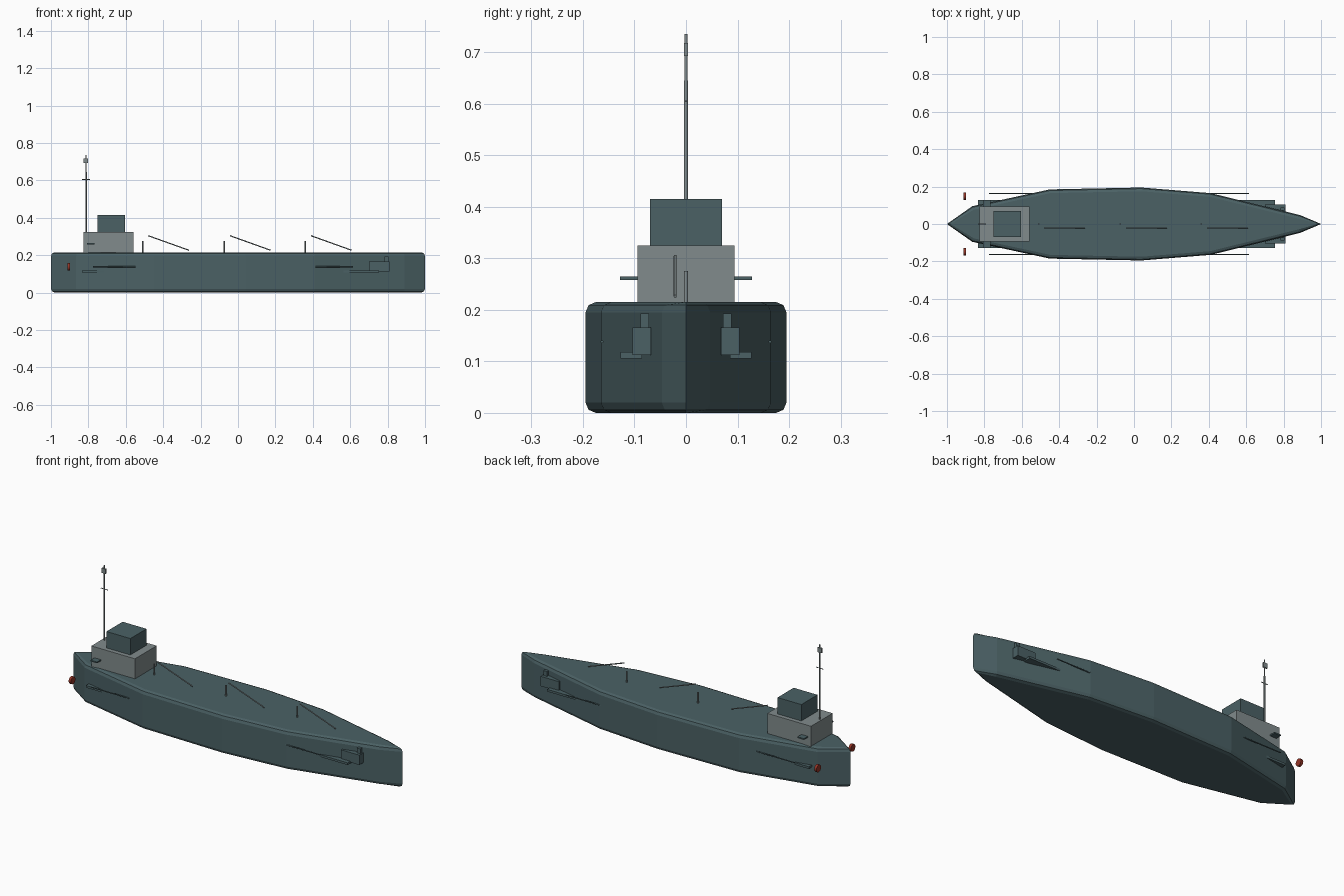
import bpy, bmesh
from mathutils import Vector

cube = bpy.data.objects.get("Cube")
if cube:
    bpy.data.objects.remove(cube, do_unlink=True)


def material(name, color):
    m = bpy.data.materials.new(name)
    m.use_nodes = True
    rgba = (*color, 1)
    m.diffuse_color = rgba
    m.node_tree.nodes["Principled BSDF"].inputs["Base Color"].default_value = rgba
    return m


HULL = material("slate green paint", (0.07, 0.12, 0.13))
GREY = material("light grey paint", (0.22, 0.26, 0.265))
RED = material("red paint", (0.3, 0.035, 0.02))


def finish(name, bm, mat):
    bmesh.ops.recalc_face_normals(bm, faces=bm.faces)
    mesh = bpy.data.meshes.new(name)
    bm.to_mesh(mesh)
    bm.free()
    mesh.materials.append(mat)
    ob = bpy.data.objects.new(name, mesh)
    bpy.context.collection.objects.link(ob)
    return ob


def box(name, x, y, z, mat):
    """Box from (min, max) ranges on each axis."""
    bm = bmesh.new()
    bmesh.ops.create_cube(bm, size=1)
    for v in bm.verts:
        v.co = [r[0] if c < 0 else r[1] for r, c in zip((x, y, z), v.co)]
    return finish(name, bm, mat)


def rod(name, a, b, radius, mat, sides=8):
    """Cylinder between two points."""
    a, b = Vector(a), Vector(b)
    bm = bmesh.new()
    bmesh.ops.create_cone(bm, cap_ends=True, segments=sides, radius1=radius,
                          radius2=radius, depth=(b - a).length)
    turn = (b - a).to_track_quat("Z", "Y")
    for v in bm.verts:
        v.co = turn @ v.co + (a + b) / 2
    ob = finish(name, bm, mat)
    for p in ob.data.polygons:
        p.use_smooth = len(p.vertices) == 4
    return ob


# Hull: a pointed outline lofted upward with rounded top and bottom edges
half = [(-1, 0), (-0.865, -0.095), (-0.45, -0.185), (0.04, -0.195),
        (0.41, -0.165), (0.89, -0.047), (1, 0)]
outline = [Vector(p) for p in half + [(x, -y) for x, y in half[-2:0:-1]]]
normals = []
for i, p in enumerate(outline):
    d1 = (p - outline[i - 1]).normalized()
    d2 = (outline[(i + 1) % len(outline)] - p).normalized()
    t = d1 + d2
    normals.append(Vector((t.y, -t.x)).normalized())
edge = [(0.02, 0), (0.006, 0.006), (0, 0.02)]
sections = edge + [(d, 0.215 - z) for d, z in reversed(edge)]
bm = bmesh.new()
rings = [[bm.verts.new((*(p - n * inset), z)) for p, n in zip(outline, normals)]
         for inset, z in sections]
for low, high in zip(rings, rings[1:]):
    for i in range(len(low)):
        j = (i + 1) % len(low)
        bm.faces.new((low[i], low[j], high[j], high[i]))
bm.faces.new(rings[0][::-1])
bm.faces.new(rings[-1])
finish("hull", bm, HULL)

# Deckhouse and bridge
box("deckhouse", (-0.825, -0.56), (-0.094, 0.094), (0.212, 0.325), GREY)
box("bridge", (-0.75, -0.605), (-0.07, 0.07), (0.325, 0.415), HULL)
box("bridge_wings", (-0.806, -0.767), (-0.128, 0.128), (0.258, 0.265), HULL)

# Mast with yard and lookout box
rod("mast", (-0.812, 0, 0.32), (-0.812, 0, 0.645), 0.004, GREY)
rod("topmast", (-0.812, 0, 0.6), (-0.812, 0, 0.735), 0.003, GREY)
rod("yard", (-0.833, 0, 0.605), (-0.79, 0, 0.605), 0.002, GREY)
box("mast_box", (-0.827, -0.802), (-0.004, 0.004), (0.692, 0.718), GREY)

# Deck posts and cargo derricks
for i, x in enumerate((-0.51, -0.073, 0.36)):
    rod(f"deck_post_{i + 1}", (x, 0, 0.212), (x, 0, 0.275), 0.004, GREY)
    rod(f"derrick_{i + 1}", (x + 0.03, -0.021, 0.304),
        (x + 0.248, -0.021, 0.226), 0.003, GREY)

# Side fittings, mirrored left and right of the keel
for side, s in (("port", 1), ("starboard", -1)):
    def span(a, b):
        return sorted((a * s, b * s))
    rod(f"{side}_rail", (-0.775, 0.163 * s, 0.138), (0.615, 0.163 * s, 0.138),
        0.003, HULL)
    box(f"{side}_strake", (-0.835, 0.755), span(0.085, 0.127), (0.106, 0.118), HULL)
    box(f"{side}_anchor_block", (0.70, 0.81), span(0.068, 0.104), (0.112, 0.166), HULL)
    box(f"{side}_anchor_stock", (0.783, 0.805), span(0.072, 0.088), (0.166, 0.193), HULL)
    rod(f"{side}_red_disc", (-0.911, 0.149 * s, 0.137), (-0.897, 0.149 * s, 0.137),
        0.02, RED, 12)
